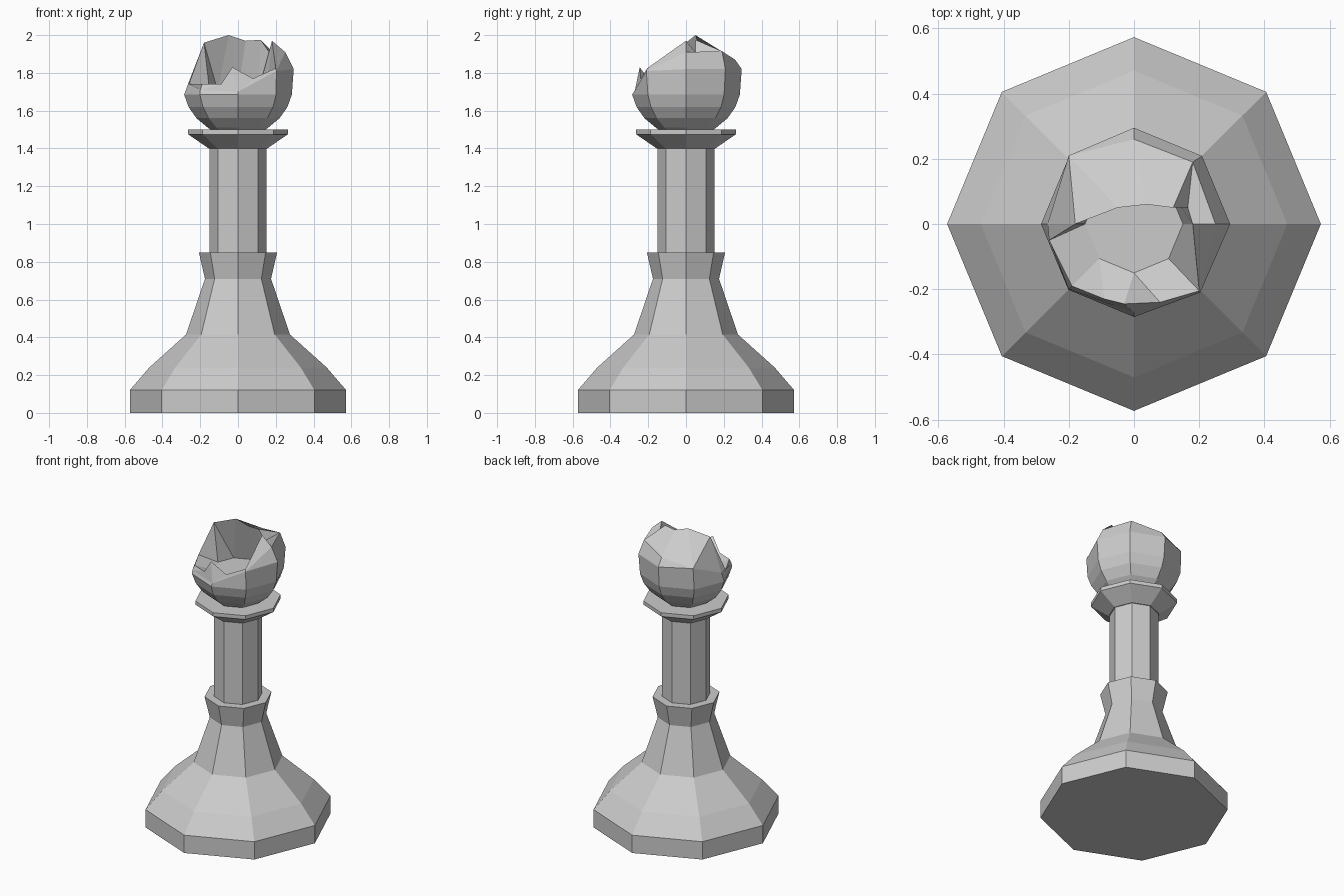
import bpy, bmesh
from math import cos, sin, pi

if "Cube" in bpy.data.objects:
    bpy.data.objects.remove(bpy.data.objects["Cube"])

SIDES = 8


def finish(bm, name):
    bmesh.ops.remove_doubles(bm, verts=bm.verts, dist=0.0005)
    bmesh.ops.recalc_face_normals(bm, faces=bm.faces)
    mesh = bpy.data.meshes.new(name)
    bm.to_mesh(mesh)
    bm.free()
    obj = bpy.data.objects.new(name, mesh)
    bpy.context.collection.objects.link(obj)
    return obj


def polar(r, z, k):
    a = 2 * pi * k / SIDES
    return (r * cos(a), r * sin(a), z)


def skin(name, columns):
    """Join closed columns of points into a capped shell."""
    bm = bmesh.new()
    cols = [[bm.verts.new(p) for p in c] for c in columns]
    for a, b in zip(cols, cols[1:] + cols[:1]):
        for i in range(len(a) - 1):
            bm.faces.new((a[i], b[i], b[i + 1], a[i + 1]))
    bm.faces.new([c[0] for c in reversed(cols)])
    bm.faces.new([c[-1] for c in cols])
    return finish(bm, name)


def lathe(name, profile):
    return skin(name, [[polar(r, z, k) for r, z in profile] for k in range(SIDES)])


# Flared foot, shaft and collar
lathe("base", [(0.573, 0), (0.573, 0.12), (0.47, 0.24), (0.275, 0.415),
               (0.175, 0.71), (0.207, 0.85), (0.14, 0.85)])
lathe("shaft", [(0.15, 0.84), (0.15, 1.41)])
lathe("collar", [(0.155, 1.40), (0.264, 1.475), (0.264, 1.50), (0.12, 1.50)])

# Broken hollow head: each entry is side index, upper shell point, rim point
shell = [(1.49, 0.13), (1.51, 0.16), (1.56, 0.22), (1.62, 0.262), (1.685, 0.285)]
broken = [
    (0, (0.25, 0, 1.91), (0.18, 0, 1.97)),
    (1, (0.18, 0.19, 1.915), (0.165, 0.05, 1.91)),
    (1, (0.18, 0.19, 1.915), (0.12, 0.05, 1.975)),
    (2, (0, 0.26, 1.87), (0.04, 0.06, 1.97)),
    (3, (-0.20, 0.21, 1.83), (-0.05, 0.05, 2.0)),
    (3, (-0.20, 0.21, 1.83), (-0.18, 0, 1.96)),
    (4, (-0.265, 0, 1.74), (-0.18, 0, 1.96)),
    (4, (-0.265, 0, 1.74), (-0.26, -0.05, 1.74)),
    (5, (-0.20, -0.20, 1.71), (-0.19, -0.19, 1.74)),
    (5, (-0.20, -0.20, 1.71), (-0.09, -0.23, 1.74)),
    (6, (0, -0.272, 1.70), (-0.03, -0.245, 1.83)),
    (6, (0, -0.272, 1.70), (0.08, -0.24, 1.77)),
    (7, (0.203, -0.21, 1.81), (0.20, -0.205, 1.825)),
]
columns = []
for k, upper, rim in broken:
    col = [polar(r, z, k) for z, r in shell]
    col.append(polar(0.295, 1.82, k) if k < 3 else upper)   # widest ring where intact
    col += [upper, rim, polar(0.15, 1.70, k)]               # shell, rim, inner floor
    columns.append(col)
skin("broken_head", columns)
